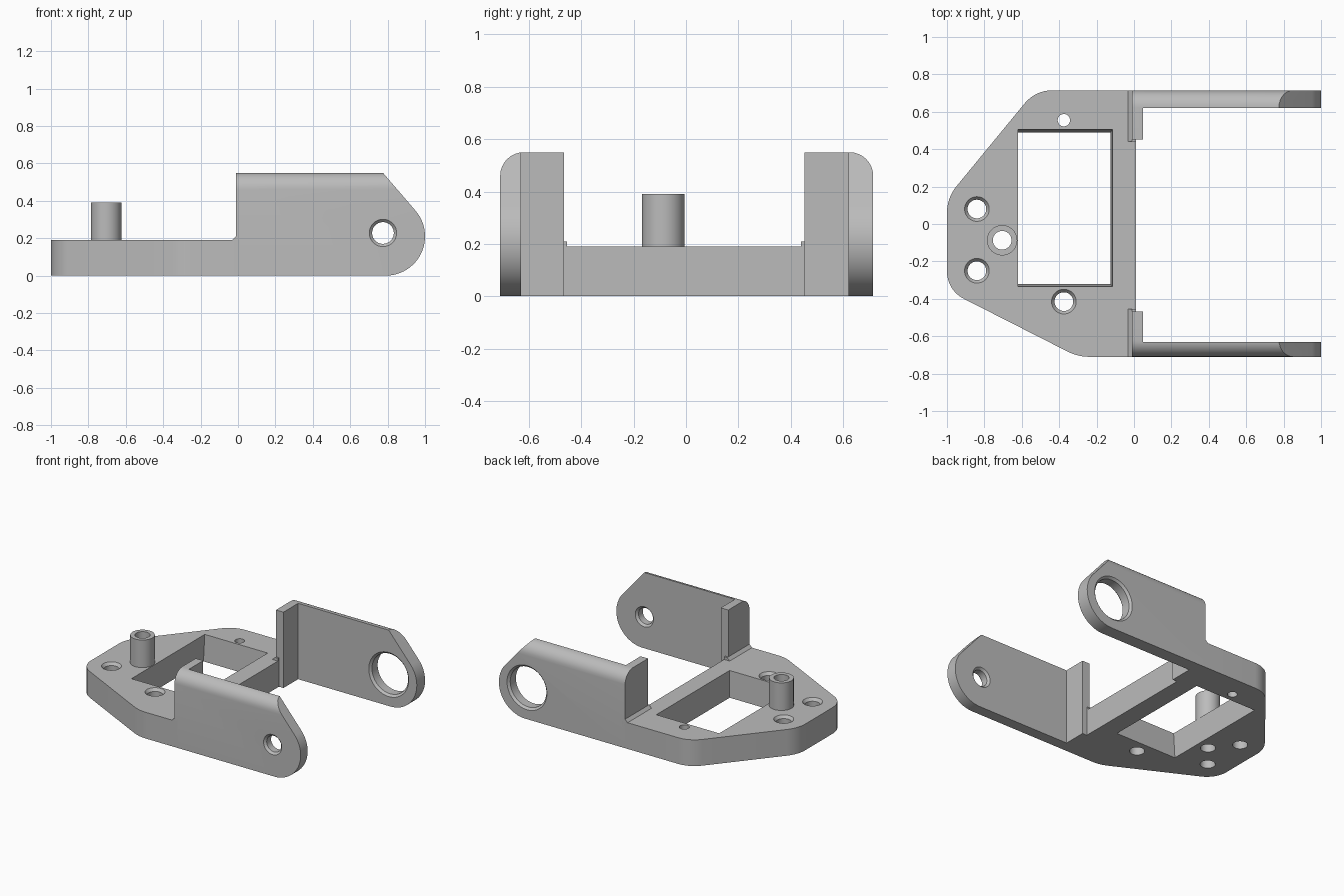
import bpy, bmesh, math
from mathutils import Vector

cube = bpy.data.objects.get("Cube")
if cube:
    bpy.data.objects.remove(cube, do_unlink=True)

grey = bpy.data.materials.new("plain grey")
grey.use_nodes = True
grey.diffuse_color = (0.5, 0.5, 0.5, 1)
grey.node_tree.nodes["Principled BSDF"].inputs["Base Color"].default_value = (0.5, 0.5, 0.5, 1)


def loft(name, rings):
    """Closed solid through rings that share one point count."""
    bm = bmesh.new()
    loops = [[bm.verts.new(p) for p in ring] for ring in rings]
    n = len(loops[0])
    for a, b in zip(loops, loops[1:]):
        for i in range(n):
            j = (i + 1) % n
            bm.faces.new((a[i], a[j], b[j], b[i]))
    bm.faces.new(loops[0][::-1])
    bm.faces.new(loops[-1])
    bmesh.ops.recalc_face_normals(bm, faces=bm.faces)
    mesh = bpy.data.meshes.new(name)
    bm.to_mesh(mesh)
    bm.free()
    mesh.materials.append(grey)
    obj = bpy.data.objects.new(name, mesh)
    bpy.context.collection.objects.link(obj)
    return obj


def place(axis, p, q, h):
    return {"x": (h, p, q), "y": (p, h, q), "z": (p, q, h)}[axis]


def prism(name, axis, outline, low, high):
    return loft(name, [[place(axis, p, q, h) for p, q in outline] for h in (low, high)])


def lathe(name, axis, p, q, profile, n=40):
    """Round solid along an axis from (radius, height) pairs."""
    turns = [2 * math.pi * i / n for i in range(n)]
    return loft(name, [[place(axis, p + r * math.cos(t), q + r * math.sin(t), h)
                        for t in turns] for r, h in profile])


def rect(x0, x1, y0, y1):
    return [(x0, y0), (x1, y0), (x1, y1), (x0, y1)]


def rounded(corners, steps=8):
    """Outline from (x, y, tangent length) corners."""
    out = []
    for i, (x, y, t) in enumerate(corners):
        p = Vector((x, y))
        if not t:
            out.append((x, y))
            continue
        u = (Vector(corners[i - 1][:2]) - p).normalized()
        v = (Vector(corners[(i + 1) % len(corners)][:2]) - p).normalized()
        turn = math.pi - u.angle(v)
        k = t - 4 / 3 * math.tan(turn / 4) * t / math.tan(turn / 2)
        a, b, c, d = p + u * t, p + u * k, p + v * k, p + v * t
        for s in range(steps + 1):
            f = s / steps
            g = 1 - f
            out.append(tuple(a * g**3 + b * 3 * g * g * f + c * 3 * g * f * f + d * f**3))
    return out


def combine(obj, tool, operation="DIFFERENCE"):
    mod = obj.modifiers.new("cut", "BOOLEAN")
    mod.operation, mod.object, mod.solver = operation, tool, "EXACT"
    bpy.context.view_layer.objects.active = obj
    bpy.ops.object.modifier_apply(modifier=mod.name)
    bpy.data.objects.remove(tool, do_unlink=True)


# Base plate with a tapered window
TOP = 0.19
plate = prism("base_plate", "z", rounded([
    (0.012, -0.71, 0), (0.012, 0.715, 0), (-0.527, 0.715, 0.09),
    (-1, 0.14, 0.08), (-1, -0.354, 0.1), (-0.3, -0.71, 0.06)]), 0, TOP)
upper = rect(-0.62, -0.115, -0.335, 0.505)
lower = rect(-0.62, -0.125, -0.322, 0.49)
combine(plate, loft("window_cutter", [
    [(x, y, -0.001) for x, y in lower], [(x, y, TOP + 0.001) for x, y in upper]]))

# Hollow post standing on the plate
PX, PY = -0.705, -0.087
combine(plate, lathe("post", "z", PX, PY, [(0.081, 0.1), (0.081, 0.39)]), "UNION")
combine(plate, lathe("bore_cutter", "z", PX, PY, [(0.05, -0.1), (0.05, 0.5)]))

# Screw holes with countersunk rims, and one small pin hole
for x, y in ((-0.84, 0.08), (-0.84, -0.25), (-0.375, -0.415)):
    combine(plate, lathe("screw_cutter", "z", x, y, [
        (0.05, -0.1), (0.05, TOP - 0.02), (0.066, TOP), (0.066, 0.3)]))
combine(plate, lathe("pin_cutter", "z", -0.375, 0.555, [(0.033, -0.1), (0.033, 0.3)]))

# Side shape shared by both arms: rounded end and sloped top
HEIGHT = 0.55
side = [(-0.012, -0.1), (-0.012, HEIGHT + 0.1), (0.677, HEIGHT + 0.1), (0.775, HEIGHT)]
for i in range(25):
    t = math.radians(40 - 130 * i / 24)
    side.append((0.79 + 0.21 * math.cos(t), 0.21 + 0.21 * math.sin(t)))
side.append((0.79, -0.1))


def arm(name, outer, inner, flange, hole):
    s = math.copysign(1, outer)
    body = prism(name, "x", rounded([
        (outer, 0, 0), (outer, HEIGHT, 0.09), (flange, HEIGHT, 0), (flange, 0, 0)]), -0.2, 1.2)
    combine(body, prism("side_cutter", "y", side, -1, 1), "INTERSECT")
    # thin the arm beyond the flange
    combine(body, prism("inner_cutter", "z", rect(0.048, 1.5, *sorted((inner, inner - s * 0.5))), -1, 1))
    # pivot hole with chamfered rims
    a, b, c = inner, outer, 0.015 * s
    combine(body, lathe("pivot_cutter", "y", 0.775, 0.228, [
        (hole + 0.015, a - c), (hole + 0.015, a), (hole, a + c),
        (hole, b - c), (hole + 0.015, b), (hole + 0.015, b + c)], 56))
    # small sloped fillet where the flange meets the plate
    prism(name + "_fillet", "y", [(-0.032, TOP - 0.01), (-0.032, TOP), (-0.012, TOP + 0.02),
                                  (0.012, TOP + 0.02), (0.012, TOP - 0.01)],
          *sorted((outer, flange - s * 0.012)))


arm("front_arm", -0.71, -0.63, -0.467, 0.058)
arm("back_arm", 0.715, 0.62, 0.452, 0.145)

# Smooth round walls while keeping edges sharp
bpy.ops.object.select_all(action="DESELECT")
for obj in bpy.context.scene.objects:
    if obj.type == "MESH":
        obj.select_set(True)
        bpy.context.view_layer.objects.active = obj
bpy.ops.object.shade_smooth_by_angle(angle=math.radians(25))
